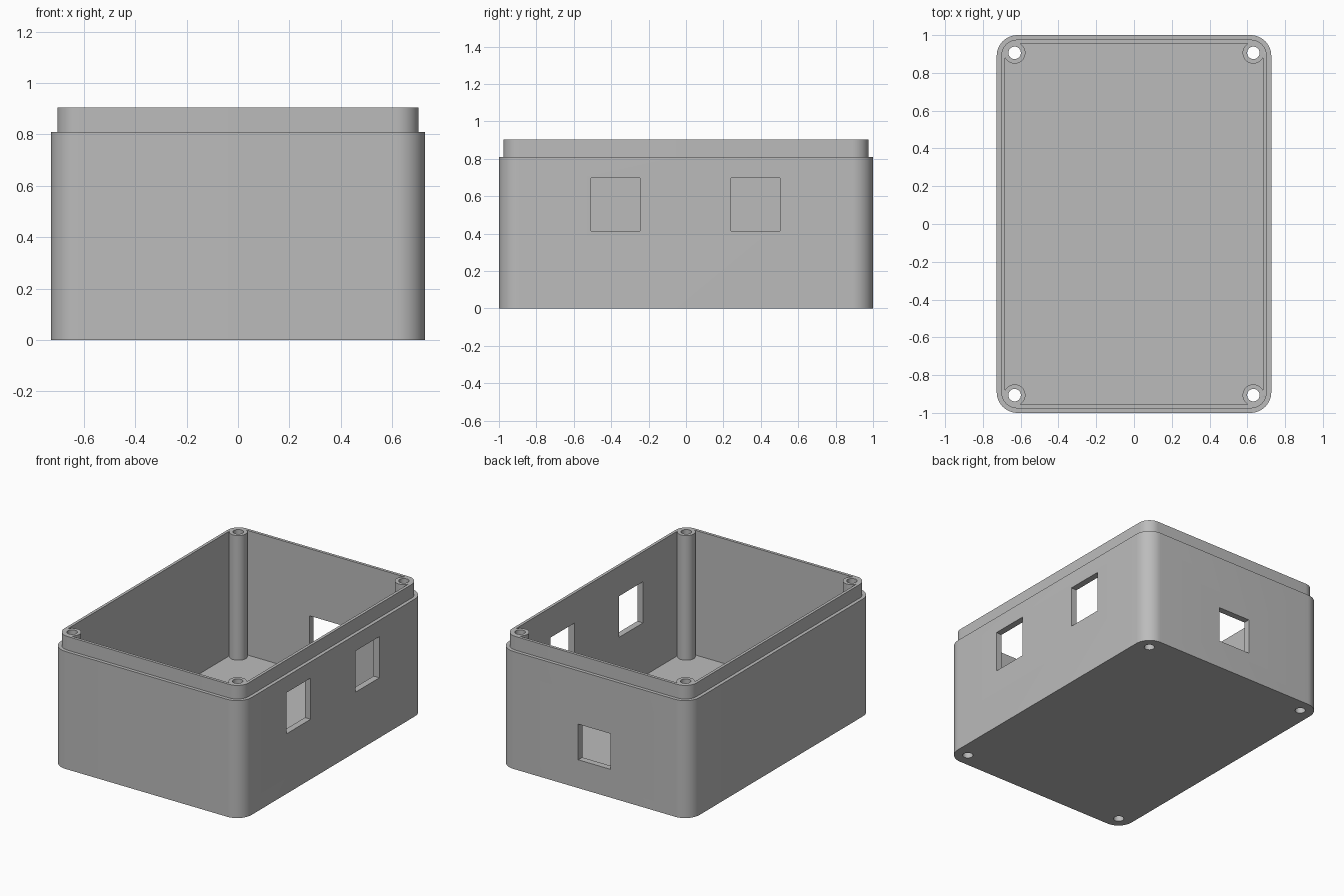
import bpy
import bmesh
import math
from mathutils import Matrix

if "Cube" in bpy.data.objects:
    bpy.data.objects.remove(bpy.data.objects["Cube"])

HALF_X, HALF_Y = 0.727, 1.0
HEIGHT, SHOULDER, FLOOR = 0.904, 0.81, 0.044
WALL, LIP_INSET, CORNER = 0.044, 0.024, 0.11
POST_X, POST_Y = 0.632, 0.906

grey = bpy.data.materials.new("grey plastic")
grey.use_nodes = True
grey.diffuse_color = (0.5, 0.5, 0.5, 1)
grey.node_tree.nodes["Principled BSDF"].inputs["Base Color"].default_value = (0.5, 0.5, 0.5, 1)


def make_object(name, bm):
    bmesh.ops.recalc_face_normals(bm, faces=bm.faces)
    mesh = bpy.data.meshes.new(name)
    bm.to_mesh(mesh)
    bm.free()
    mesh.materials.append(grey)
    obj = bpy.data.objects.new(name, mesh)
    bpy.context.collection.objects.link(obj)
    return obj


def rounded_ring(bm, inset, z, steps=12):
    """Loop of vertices around a rounded rectangle, inset from the outside."""
    r = CORNER - inset
    cx, cy = HALF_X - CORNER, HALF_Y - CORNER
    ring = []
    for quarter, (sx, sy) in enumerate([(1, 1), (-1, 1), (-1, -1), (1, -1)]):
        for i in range(steps + 1):
            a = math.pi / 2 * (quarter + i / steps)
            ring.append(bm.verts.new((sx * cx + r * math.cos(a), sy * cy + r * math.sin(a), z)))
    return ring


def cylinder(name, radius, x, y, z0, z1):
    bm = bmesh.new()
    bmesh.ops.create_cone(bm, cap_ends=True, segments=40, radius1=radius, radius2=radius,
                          depth=z1 - z0, matrix=Matrix.Translation((x, y, (z0 + z1) / 2)))
    return make_object(name, bm)


def block(name, centre, size):
    bm = bmesh.new()
    bmesh.ops.create_cube(bm, size=1, matrix=Matrix.Translation(centre) @ Matrix.Diagonal((*size, 1)))
    return make_object(name, bm)


def combine(target, tool, operation):
    """Apply a boolean and discard the tool object."""
    tool.hide_render = True
    mod = target.modifiers.new(operation, "BOOLEAN")
    mod.operation, mod.object, mod.solver = operation, tool, "EXACT"
    bpy.context.view_layer.objects.active = target
    bpy.ops.object.modifier_apply(modifier=mod.name)
    bpy.data.objects.remove(tool)


# Open box: outer wall, shoulder, raised lip and cavity
bm = bmesh.new()
levels = [(0, 0), (0, SHOULDER), (LIP_INSET, SHOULDER), (LIP_INSET, HEIGHT), (WALL, HEIGHT), (WALL, FLOOR)]
rings = [rounded_ring(bm, inset, z) for inset, z in levels]
for lower, upper in zip(rings, rings[1:]):
    for i in range(len(lower)):
        j = (i + 1) % len(lower)
        bm.faces.new((lower[i], lower[j], upper[j], upper[i]))
bm.faces.new(rings[0])
bm.faces.new(rings[-1])
box = make_object("enclosure_box", bm)

# Corner screw posts with holes running through the floor
corners = [(sx * POST_X, sy * POST_Y) for sx in (-1, 1) for sy in (-1, 1)]
for x, y in corners:
    combine(box, cylinder("screw_post", 0.057, x, y, FLOOR / 2, HEIGHT), "UNION")
for x, y in corners:
    combine(box, cylinder("screw_hole", 0.033, x, y, -0.1, HEIGHT + 0.1), "DIFFERENCE")

# Two openings in the +x wall, one in the back wall
for y in (-0.377, 0.372):
    combine(box, block("side_opening", (HALF_X, y, 0.556), (0.2, 0.262, 0.284)), "DIFFERENCE")
combine(box, block("back_opening", (0, HALF_Y, 0.318), (0.245, 0.2, 0.246)), "DIFFERENCE")

# Smooth rounded corners and posts, crisp edges elsewhere
bpy.ops.object.select_all(action="DESELECT")
box.select_set(True)
bpy.context.view_layer.objects.active = box
bpy.ops.object.shade_smooth_by_angle(angle=math.radians(30))
